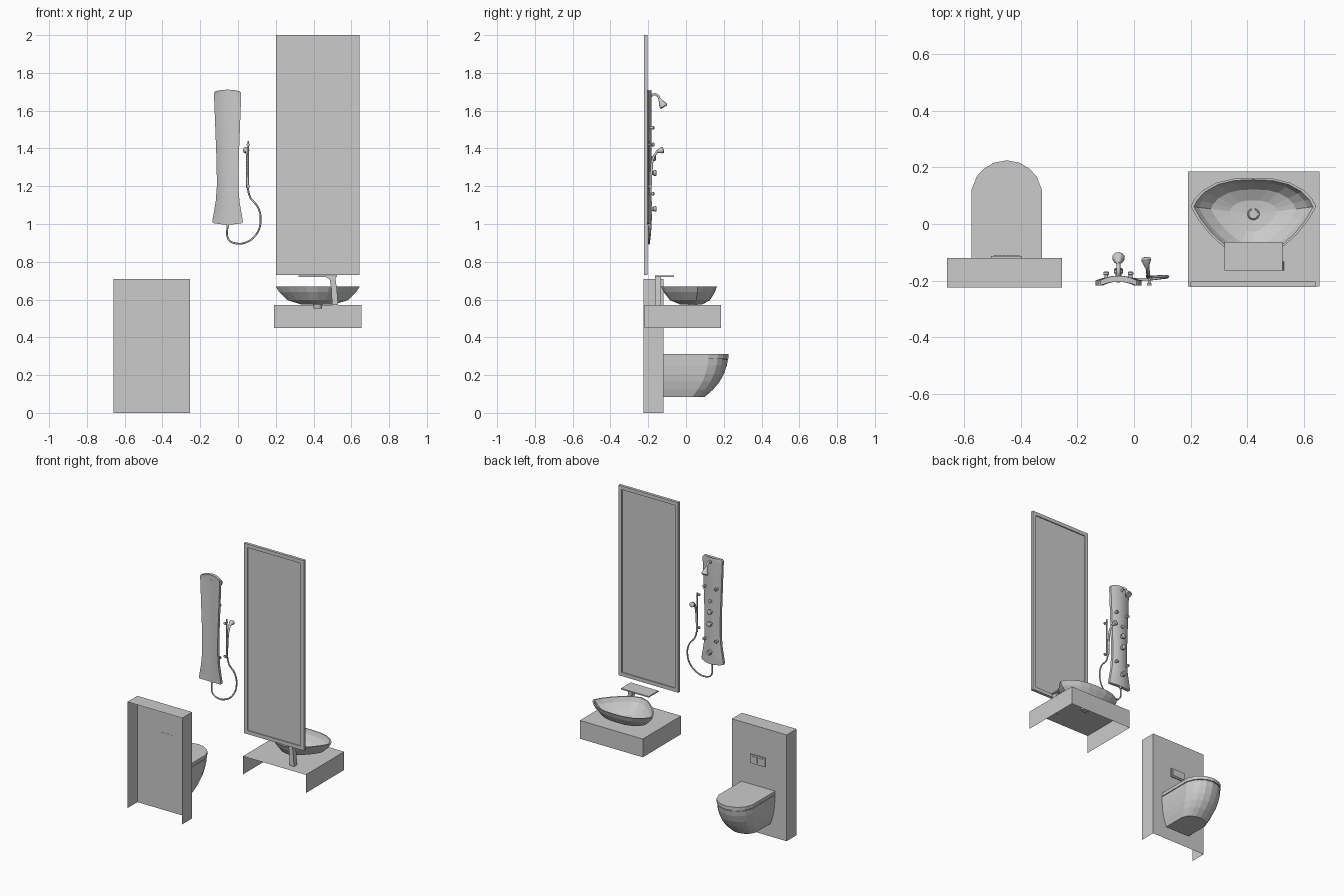
import bpy, bmesh, math
from mathutils import Vector

if "Cube" in bpy.data.objects:
    bpy.data.objects.remove(bpy.data.objects["Cube"])


def finish(name, bm, smooth=False):
    bmesh.ops.recalc_face_normals(bm, faces=bm.faces)
    me = bpy.data.meshes.new(name)
    bm.to_mesh(me)
    bm.free()
    ob = bpy.data.objects.new(name, me)
    bpy.context.collection.objects.link(ob)
    if smooth:
        me.shade_smooth()
        me.set_sharp_from_angle(angle=math.radians(40))
    return ob


def box(name, x, y, z, skip=()):
    """Box from ranges; skip lists face directions left open."""
    bm = bmesh.new()
    bmesh.ops.create_cube(bm, size=1)
    bm.normal_update()
    drop = [f for f in bm.faces if any(f.normal.dot(Vector(d)) > 0.9 for d in skip)]
    bmesh.ops.delete(bm, geom=drop, context='FACES')
    for v in bm.verts:
        v.co = [(r[0] + r[1]) / 2 + c * (r[1] - r[0]) for c, r in zip(v.co, (x, y, z))]
    me = bpy.data.meshes.new(name)
    bm.to_mesh(me)
    bm.free()
    ob = bpy.data.objects.new(name, me)
    bpy.context.collection.objects.link(ob)
    return ob


def loft(name, rings, smooth=False):
    """Skin closed rings of equal length and cap both ends."""
    bm = bmesh.new()
    vs = [[bm.verts.new(p) for p in r] for r in rings]
    n = len(rings[0])
    for a, b in zip(vs, vs[1:]):
        for i in range(n):
            bm.faces.new((a[i], a[(i + 1) % n], b[(i + 1) % n], b[i]))
    bm.faces.new(vs[0])
    bm.faces.new(vs[-1])
    return finish(name, bm, smooth)


def lathe(name, base, direction, profile, n=12):
    """Revolve (distance, radius) pairs about a line."""
    d = Vector(direction).normalized()
    u = d.orthogonal().normalized()
    w = d.cross(u)
    ang = [2 * math.pi * i / n for i in range(n)]
    return loft(name, [[Vector(base) + d * t + (u * math.cos(a) + w * math.sin(a)) * r
                        for a in ang] for t, r in profile], True)


def tube(name, pts, radius):
    cu = bpy.data.curves.new(name, 'CURVE')
    cu.dimensions = '3D'
    cu.bevel_depth = radius
    cu.bevel_resolution = 1
    cu.resolution_u = 4
    cu.use_fill_caps = True
    sp = cu.splines.new('BEZIER')
    sp.bezier_points.add(len(pts) - 1)
    for b, p in zip(sp.bezier_points, pts):
        b.co = p
        b.handle_left_type = b.handle_right_type = 'AUTO'
    tmp = bpy.data.objects.new(name + "_path", cu)
    bpy.context.collection.objects.link(tmp)
    me = bpy.data.meshes.new_from_object(tmp.evaluated_get(bpy.context.evaluated_depsgraph_get()))
    bpy.data.objects.remove(tmp)
    ob = bpy.data.objects.new(name, me)
    bpy.context.collection.objects.link(ob)
    return ob


def mirrored(half):
    """Half outline, from the axis round to the axis, to a full ring."""
    return half + [(-x, y) for x, y in reversed(half) if abs(x) > 1e-6]


BACK, DOWN = (0, -1, 0), (0, 0, -1)

# Cistern wall and basin counter, open at back and underside
box("cistern_wall", (-0.66, -0.255), (-0.225, -0.12), (0, 0.71), (BACK, DOWN))
box("counter", (0.19, 0.655), (-0.22, 0.185), (0.45, 0.572), (BACK, DOWN))

# Flush plate with two buttons
box("flush_plate", (-0.505, -0.395), (-0.121, -0.113), (0.455, 0.515))
for i, (a, b) in enumerate(((-0.495, -0.452), (-0.448, -0.405))):
    box(f"flush_button_{i}", (a, b), (-0.115, -0.11), (0.465, 0.505))

# Wall-hung toilet: D-shaped rings narrowing downward
TX, TB = -0.45, -0.12


def toilet_ring(z, w, front, inset=0.0):
    k = 0.105 * (front - TB) / 0.345
    half = [(0, front), (0.36 * w, front - 0.08 * k), (0.64 * w, front - 0.28 * k),
            (0.84 * w, front - 0.53 * k), (w, front - k), (w, TB)]
    half = [(x * (1 - inset), y - inset * 0.2) for x, y in half]
    left = [(-x, y) for x, y in reversed(half[1:])]
    return [(TX + x, y if y > TB else TB, z) for x, y in half + left]


loft("toilet_bowl", [toilet_ring(z, w, f) for z, w, f in (
    (0.284, 0.123, 0.222), (0.25, 0.123, 0.216), (0.205, 0.12, 0.2),
    (0.165, 0.114, 0.178), (0.125, 0.104, 0.145), (0.085, 0.09, 0.1))])
loft("toilet_seat_gap", [toilet_ring(z, 0.119, 0.217) for z in (0.283, 0.29)])
loft("toilet_lid", [toilet_ring(0.289, 0.125, 0.225), toilet_ring(0.312, 0.125, 0.225)])

# Vessel basin: outer wall, rim, inner wall
BX, BY = 0.422, 0.035
outline = mirrored([(0, 0.163), (0.07, 0.16), (0.13, 0.146), (0.18, 0.118), (0.207, 0.09),
                    (0.222, 0.062), (0.195, 0.015), (0.155, -0.035), (0.108, -0.078),
                    (0.06, -0.115), (0, -0.132)])
loft("basin", [[(BX + x * s, BY + (y - BY) * s, z) for x, y in outline] for s, z in (
    (0.38, 0.573), (0.72, 0.597), (0.92, 0.64), (1, 0.668), (0.95, 0.668),
    (0.87, 0.64), (0.68, 0.605), (0.38, 0.584), (0.1, 0.58))])
lathe("basin_drain", (BX, BY, 0.553), (0, 0, 1), ((0, 0.022), (0.02, 0.026), (0.03, 0.02)))
lathe("drain_plug", (BX, BY, 0.58), (0, 0, 1), ((0, 0.02), (0.005, 0.016)))

# Tap: curved stem carrying a flat spout plate
stem = [(0.46, 0.722), (0.485, 0.706), (0.494, 0.66), (0.498, 0.57),
        (0.53, 0.57), (0.524, 0.65), (0.515, 0.722)]
loft("tap_stem", [[(x, y, z) for x, z in stem] for y in (-0.165, -0.132)])
box("tap_plate", (0.32, 0.525), (-0.165, -0.063), (0.719, 0.727))

# Mirror: frame around a recessed pane
MX, MZ, MY, F = (0.2, 0.642), (0.73, 2.0), (-0.222, -0.203), 0.024
for side, a in (("left", MX[0]), ("right", MX[1] - F)):
    box(f"mirror_frame_{side}", (a, a + F), MY, MZ)
for side, a in (("bottom", MZ[0]), ("top", MZ[1] - F)):
    box(f"mirror_frame_{side}", (MX[0] + F, MX[1] - F), MY, (a, a + F))
box("mirror_pane", (MX[0] + F, MX[1] - F), (-0.215, -0.21), (MZ[0] + F, MZ[1] - F))

# Shower column: bowed shell with flared ends
SX = -0.055
U = [i / 5 for i in range(-5, 6)]
rows = []
for z, w, bow in ((1.005, 0.078, -0.008), (1.015, 0.081, -0.008), (1.06, 0.073, -0.004),
                  (1.12, 0.063, 0), (1.2, 0.057, 0), (1.32, 0.058, 0), (1.45, 0.063, 0),
                  (1.58, 0.068, 0), (1.68, 0.072, 0.004), (1.695, 0.072, 0.008), (1.703, 0.064, 0.008)):
    front = [(SX + w * u, -0.2 + 0.017 * (1 - u * u), z + bow * (1 - u * u)) for u in U]
    back = [(SX + w * u, -0.218 + 0.014 * (1 - u * u), z + bow * (1 - u * u)) for u in reversed(U)]
    rows.append(front + back)
loft("shower_column", rows, True)
box("column_back_slot", (SX - 0.006, SX + 0.006), (-0.207, -0.195), (1.58, 1.68))

# Fixed shower head on a curved arm
tube("shower_arm", [(SX, -0.188, 1.675), (SX, -0.17, 1.687), (SX, -0.15, 1.68), (SX, -0.138, 1.655)], 0.007)
lathe("shower_head", (SX, -0.141, 1.662), (0, 0.5, -0.85),
      ((0, 0.007), (0.012, 0.01), (0.035, 0.021), (0.045, 0.022), (0.05, 0.018)))

# Body jets and control knobs
for z in (1.51, 1.16):
    for s in (-1, 1):
        lathe("body_jet", (SX + s * 0.043, -0.197, z), (0, 1, 0),
              ((0, 0.007), (0.016, 0.007), (0.018, 0.01), (0.026, 0.01), (0.029, 0.007)))
for z, r, d in ((1.42, 0.011, 0.02), (1.35, 0.016, 0.028), (1.27, 0.016, 0.032), (1.08, 0.015, 0.032)):
    lathe("control_knob", (SX, -0.188, z), (0, 1, 0),
          ((0, r * 0.7), (d * 0.45, r * 0.7), (d * 0.5, r), (d * 0.9, r), (d, r * 0.75)))

# Hand shower: rail, brackets, handle, head and hose
HX = 0.05
tube("hand_rail", [(HX + 0.004, -0.195, 1.18), (HX + 0.004, -0.195, 1.44)], 0.005)
for z in (1.2, 1.42):
    lathe("rail_bracket", (HX + 0.004, -0.217, z), (0, 1, 0), ((0, 0.009), (0.006, 0.009), (0.008, 0.005), (0.026, 0.005)))
tube("hand_handle", [(HX, -0.188, 1.19), (HX, -0.183, 1.28), (HX, -0.173, 1.35), (HX - 0.003, -0.15, 1.388)], 0.007)
lathe("hand_head", (HX - 0.004, -0.155, 1.383), (-0.1, 0.9, 0.25),
      ((0, 0.007), (0.012, 0.011), (0.026, 0.017), (0.034, 0.017), (0.037, 0.013)))
lathe("hose_fitting", (SX, -0.195, 0.985), (0, 0, 1), ((0, 0.007), (0.025, 0.007)))
tube("hose", [(SX, -0.195, 1.0), (SX + 0.004, -0.196, 0.92), (-0.01, -0.196, 0.897), (0.05, -0.195, 0.906),
              (0.1, -0.19, 0.95), (0.12, -0.186, 1.02), (0.105, -0.185, 1.09),
              (0.065, -0.187, 1.14), (HX, -0.188, 1.2)], 0.005)
